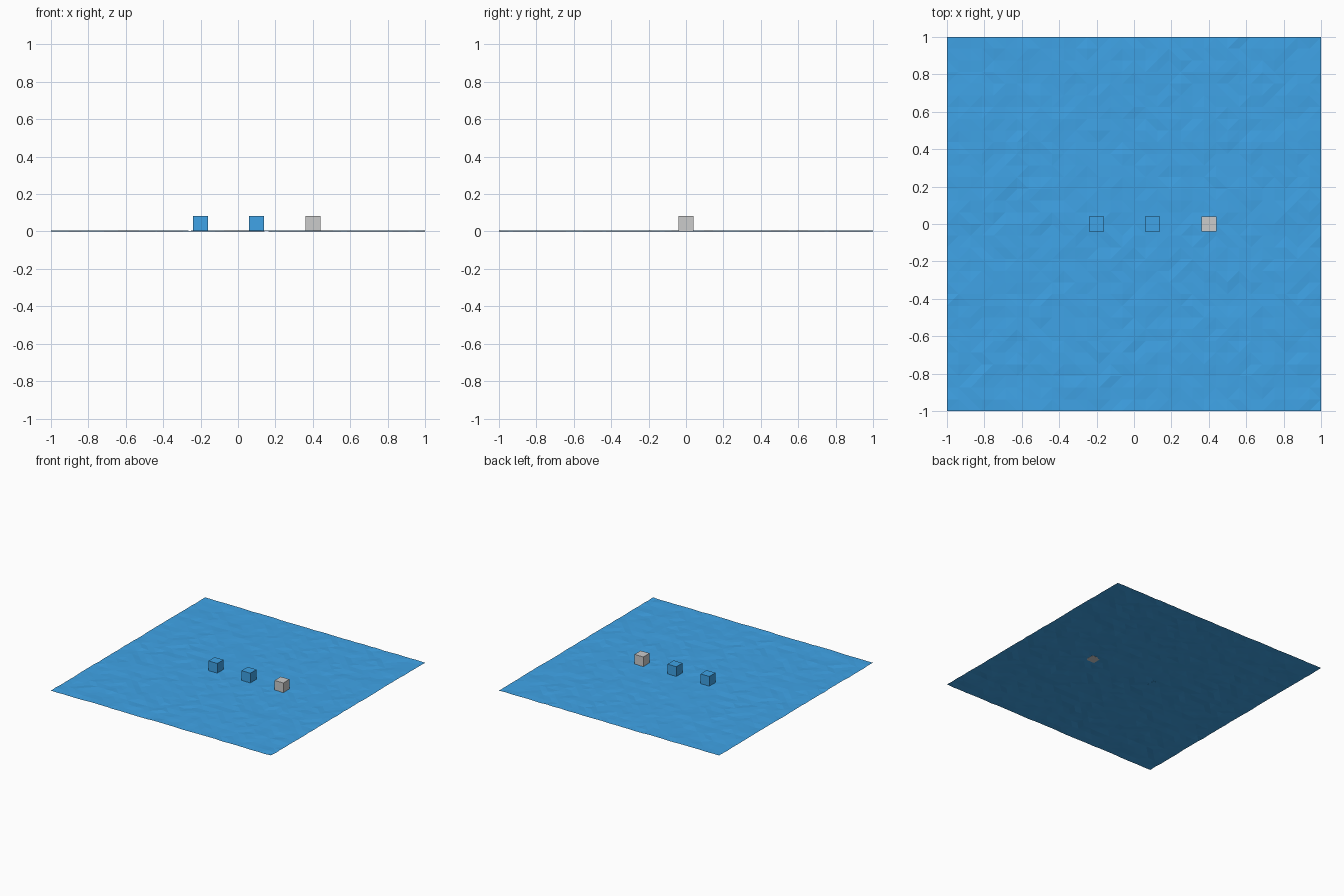
import bpy, bmesh, random

if "Cube" in bpy.data.objects:
    bpy.data.objects.remove(bpy.data.objects["Cube"])

random.seed(4)


def material(name, color):
    m = bpy.data.materials.new(name)
    m.diffuse_color = color
    m.use_nodes = True
    m.node_tree.nodes["Principled BSDF"].inputs["Base Color"].default_value = m.diffuse_color
    return m


def finish(name, bm, mat=None):
    mesh = bpy.data.meshes.new(name)
    bm.to_mesh(mesh)
    bm.free()
    ob = bpy.data.objects.new(name, mesh)
    bpy.context.collection.objects.link(ob)
    if mat:
        mesh.materials.append(mat)
    return ob


blue = material("water_blue", (0.05, 0.37, 0.8, 1))

# Water sheet: faceted grid with very faint ripples
bm = bmesh.new()
bmesh.ops.create_grid(bm, x_segments=32, y_segments=32, size=1.0)
for v in bm.verts:
    v.co.z = random.uniform(0.0, 0.005)
bmesh.ops.triangulate(bm, faces=bm.faces[:])
finish("water_surface", bm, blue)

# Row of small floating cubes, the last one uncoloured
for name, x, mat in (("left_cube", -0.2, blue),
                     ("middle_cube", 0.1, blue),
                     ("right_cube", 0.4, None)):
    bm = bmesh.new()
    bmesh.ops.create_cube(bm, size=0.08)
    bmesh.ops.translate(bm, vec=(x, 0, 0.0425), verts=bm.verts)
    finish(name, bm, mat)
